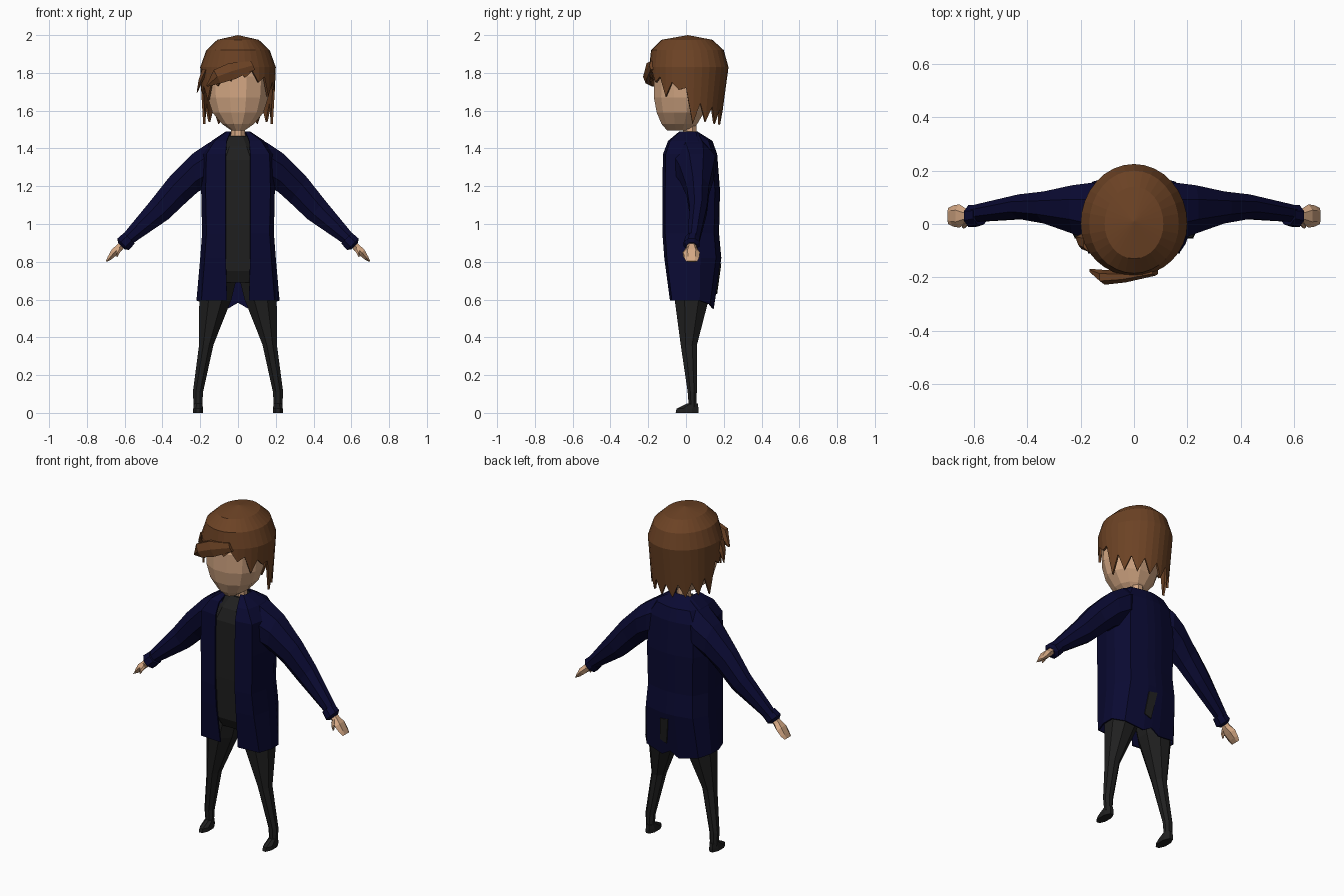
import bpy, bmesh, math

def material(name, rgb):
    m = bpy.data.materials.new(name)
    m.diffuse_color = (*rgb, 1)
    return m

HAIR = material("brown hair", (0.15, 0.055, 0.018))
SKIN = material("skin", (0.66, 0.39, 0.23))
NAVY = material("navy cloth", (0.003, 0.003, 0.032))
DARK = material("charcoal cloth", (0.014, 0.014, 0.014))

def make(name, verts, faces, mat, mirror=False, thick=0):
    me = bpy.data.meshes.new(name)
    me.from_pydata(verts, [], faces)
    bm = bmesh.new()
    bm.from_mesh(me)
    bmesh.ops.recalc_face_normals(bm, faces=bm.faces)
    bm.to_mesh(me)
    bm.free()
    me.materials.append(mat)
    ob = bpy.data.objects.new(name, me)
    bpy.context.collection.objects.link(ob)
    if mirror:
        mod = ob.modifiers.new("mirror", 'MIRROR')
        mod.merge_threshold = 0.002
    if thick:
        mod = ob.modifiers.new("thickness", 'SOLIDIFY')
        mod.thickness = thick
        mod.offset = -1
    return ob

def tube(name, rings, mat, n=8, mirror=False):
    """Capped loft; ring = (x, y, z, half width, half depth, tilt in degrees)."""
    verts, faces = [], []
    k = 1 / math.cos(math.pi / n)
    for x, y, z, ru, rv, tilt in rings:
        t = math.radians(tilt)
        for i in range(n):
            a = 2 * math.pi * (i + 0.5) / n
            u, v = k * ru * math.cos(a), k * rv * math.sin(a)
            verts.append((x + u * math.cos(t), y + v, z + u * math.sin(t)))
    for r in range(len(rings) - 1):
        for i in range(n):
            j = (i + 1) % n
            faces.append((r*n + i, r*n + j, (r+1)*n + j, (r+1)*n + i))
    faces += [tuple(range(n)), tuple(range(len(verts) - n, len(verts)))]
    return make(name, verts, faces, mat, mirror)

# Head and neck
tube("head", [(0, -.035, 1.495, .035, .065, 0), (0, -.035, 1.53, .085, .095, 0),
              (0, -.03, 1.59, .135, .125, 0), (0, -.025, 1.67, .16, .145, 0),
              (0, -.02, 1.78, .168, .15, 0), (0, -.01, 1.88, .14, .13, 0),
              (0, 0, 1.95, .07, .07, 0)], SKIN, 12)
tube("neck", [(0, .02, 1.42, .042, .04, 0), (0, .02, 1.54, .034, .034, 0)], SKIN)

# Hair cap with a jagged lower edge, heights run from the front to the back
edge = [1.81, 1.775, 1.81, 1.75, 1.78, 1.675, 1.75, 1.71, 1.72, 1.53, 1.64,
        1.54, 1.62, 1.53, 1.61, 1.525, 1.60]
N = 32
verts, faces = [(0, 0.01, 2.0)], []
for z, rx, yf, yb in [(1.975, .11, .13, .14), (1.92, .168, .185, .2), (1.83, .2, .195, .225),
                      (None, .2, .195, .225)]:
    for i in range(N):
        a = 2 * math.pi * i / N
        h = z or edge[min(i, N - i)] - (.02 if 24 < i < 32 else 0)
        drop = 0 if z else 1.83 - h
        c = math.cos(a)
        y = -c * yf if c > 0 else -c * yb * (1 - .6 * drop)
        verts.append((rx * math.sin(a) * (1 - .2 * drop), y, h))
for i in range(N):
    j = (i + 1) % N
    faces.append((0, 1 + i, 1 + j))
    for r in range(3):
        faces.append((1 + r*N + i, 1 + (r+1)*N + i, 1 + (r+1)*N + j, 1 + r*N + j))
make("hair_cap", verts, faces, HAIR, thick=.012)

# Swept fringe and side tuft
tube("fringe", [(.08, -.18, 1.84, .025, .012, 115), (-.03, -.198, 1.81, .045, .018, 112),
                (-.11, -.2, 1.78, .04, .024, 118), (-.165, -.175, 1.73, .004, .006, 125)], HAIR, 6)
tube("side_tuft", [(-.17, -.07, 1.82, .02, .03, 0), (-.197, -.065, 1.76, .012, .025, 0),
                   (-.217, -.05, 1.695, .002, .003, 0)], HAIR, 6)

# Shirt
tube("shirt", [(0, .02, .69, .13, .085, 0), (0, .02, .75, .16, .115, 0),
               (0, .02, 1.0, .165, .13, 0), (0, .02, 1.34, .165, .13, 0),
               (0, .02, 1.41, .11, .105, 0), (0, .02, 1.465, .06, .05, 0)], DARK)

# Open coat, half of it mirrored: height, front gap, half width, front y, back y
verts, faces = [], []
levels = [(1.49, .04, .065, -.035, .06), (1.44, .06, .14, -.095, .14),
          (1.37, .065, .19, -.122, .165), (1.18, .065, .195, -.125, .18),
          (.95, .065, .19, -.125, .175), (.82, .065, .2, -.115, .187),
          (.595, .058, .22, -.085, .15)]
for z, g, w, yf, yb in levels:
    hem = .04 if z < .6 else 0
    mid = (yf + yb) / 2
    verts += [(g, yf, z), (w * .88, yf * .88, z), (w, mid - .03, z), (w, mid + .04, z),
              (w * .78, yb * .85, z - hem * .5), (w * .25, yb * .98, z - hem * 1.1), (0, yb, z - hem * .3)]
for r in range(len(levels) - 1):
    for i in range(6):
        a = r * 7 + i
        faces.append((a, a + 1, a + 8, a + 7))
for f in range(len(faces)):
    faces[f] = faces[f][::-1]
coat = make("coat", verts, faces, NAVY, mirror=True, thick=.008)

# Dark patch at the centre of the coat back
patch = [(-.01, .187, .79), (.045, .184, .78), (.06, .163, .645), (.015, .165, .63)]
make("coat_back_patch", patch + [(x, y - .008, z) for x, y, z in patch],
     [(0, 1, 2, 3), (7, 6, 5, 4)] + [(i, (i+1) % 4, (i+1) % 4 + 4, i + 4) for i in range(4)], DARK)

# Sleeves and cuffs
tube("sleeve", [(.075, .03, 1.35, .125, .09, 90), (.155, .045, 1.315, .112, .11, 88),
                (.228, .055, 1.27, .102, .09, 82), (.32, .062, 1.18, .08, .06, 55),
                (.415, .065, 1.075, .068, .046, 48), (.59, .04, .915, .034, .032, 45)],
     NAVY, mirror=True)
tube("cuff", [(.575, .035, .925, .04, .037, 45), (.608, .03, .893, .043, .042, 45),
              (.618, .03, .884, .025, .025, 45)], NAVY, mirror=True)

# Hands and thumbs
tube("hand", [(.60, .03, .905, .016, .02, 45), (.63, .03, .873, .02, .024, 45),
              (.655, .03, .85, .02, .038, 45), (.68, .03, .82, .012, .034, 40),
              (.697, .03, .802, .004, .026, 40)], SKIN, 6, mirror=True)
tube("thumb", [(.625, .012, .872, .013, .012, 45), (.637, -.005, .85, .011, .011, 45),
               (.642, -.01, .825, .003, .005, 45)], SKIN, 6, mirror=True)

# Trouser legs
tube("leg", [(.085, .03, .74, .085, .09, 0), (.12, .03, .6, .085, .09, 0),
             (.168, .015, .36, .038, .043, 0), (.212, .033, .11, .027, .024, 0),
             (.212, .035, .03, .022, .02, 0)], DARK, mirror=True)

# Shoes
tube("shoe", [(.211, .005, 0, .026, .06, 0), (.211, .008, .022, .026, .058, 0),
              (.211, .034, .05, .022, .028, 0)], DARK, mirror=True)
